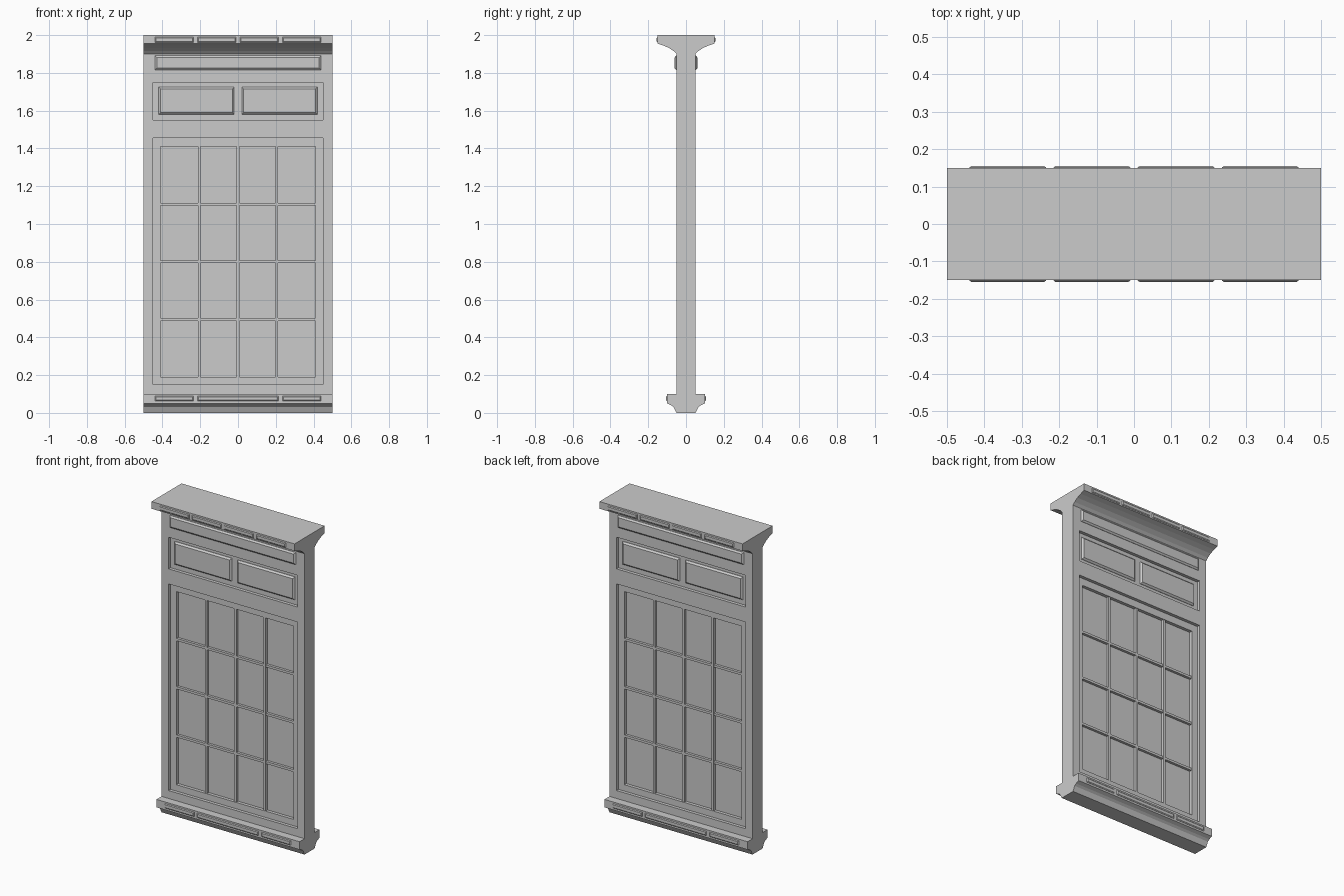
import bpy, bmesh

if "Cube" in bpy.data.objects:
    bpy.data.objects.remove(bpy.data.objects["Cube"])


def make_object(name, bm):
    bmesh.ops.recalc_face_normals(bm, faces=bm.faces)
    mesh = bpy.data.meshes.new(name)
    bm.to_mesh(mesh)
    bm.free()
    obj = bpy.data.objects.new(name, mesh)
    bpy.context.collection.objects.link(obj)
    return obj


def add_prism(bm, x0, x1, z0, z1, y0, y1, inset=0.0):
    # box along y whose outer end (y1) is shrunk by inset
    a = [bm.verts.new((x, y0, z)) for x, z in
         ((x0, z0), (x1, z0), (x1, z1), (x0, z1))]
    i = inset
    b = [bm.verts.new((x, y1, z)) for x, z in
         ((x0 + i, z0 + i), (x1 - i, z0 + i), (x1 - i, z1 - i), (x0 + i, z1 - i))]
    bm.faces.new(a)
    bm.faces.new(b)
    for k in range(4):
        n = (k + 1) % 4
        bm.faces.new((a[k], a[n], b[n], b[k]))


def prisms(name, rects, y0, y1, inset=0.0):
    # same set of prisms on the front and the back
    bm = bmesh.new()
    for r in rects:
        for s in (-1, 1):
            add_prism(bm, *r, s * y0, s * y1, inset)
    return make_object(name, bm)


def raised_plate(name, rects, y_wall, rise, edge, inset):
    # upright edge followed by a chamfered face
    bm = bmesh.new()
    for x0, x1, z0, z1 in rects:
        for s in (-1, 1):
            rings = []
            for y, i in ((y_wall, 0), (y_wall + edge, 0), (y_wall + rise, inset)):
                rings.append([bm.verts.new((x, s * y, z)) for x, z in (
                    (x0 + i, z0 + i), (x1 - i, z0 + i),
                    (x1 - i, z1 - i), (x0 + i, z1 - i))])
            for a, b in zip(rings, rings[1:]):
                for k in range(4):
                    n = (k + 1) % 4
                    bm.faces.new((a[k], a[n], b[n], b[k]))
            bm.faces.new(rings[-1])
    return make_object(name, bm)


def cut(obj, cutter):
    mod = obj.modifiers.new("cut", 'BOOLEAN')
    mod.operation = 'DIFFERENCE'
    mod.solver = 'EXACT'
    mod.object = cutter
    bpy.context.view_layer.objects.active = obj
    bpy.ops.object.modifier_apply(modifier=mod.name)
    bpy.data.objects.remove(cutter)


# Wall with base moulding and cornice: one side profile swept across x
half = [(0.05, 0.0), (0.065, 0.03), (0.078, 0.04), (0.10, 0.05), (0.10, 0.10),
        (0.05, 0.10), (0.05, 1.90), (0.065, 1.915), (0.09, 1.932),
        (0.12, 1.945), (0.15, 1.955), (0.15, 2.0)]
outline = half + [(-y, z) for y, z in reversed(half)]
bm = bmesh.new()
face = bm.faces.new([bm.verts.new((-0.5, y, z)) for y, z in outline])
ext = bmesh.ops.extrude_face_region(bm, geom=[face])
bmesh.ops.translate(bm, vec=(1, 0, 0),
                    verts=[v for v in ext["geom"] if isinstance(v, bmesh.types.BMVert)])
wall = make_object("wall", bm)

# Recesses for window and upper panel, then the deeper glazed opening
cut(wall, prisms("recess_cutter",
                 [(-0.45, 0.45, 0.15, 1.455), (-0.45, 0.45, 1.55, 1.75)], 0.03, 0.08))
cut(wall, prisms("glass_cutter", [(-0.41, 0.41, 0.19, 1.41)], 0.01, 0.08))

# Window bars
w = 0.0075
prisms("vertical_bars", [(x - w, x + w, 0.19, 1.41) for x in (-0.205, 0, 0.205)],
       0.01, 0.027)
prisms("horizontal_bars", [(-0.41, 0.41, z - w, z + w) for z in (0.495, 0.80, 1.105)],
       0.01, 0.026)

# Raised decorative plates
raised_plate("upper_panels", [(-0.42, -0.02, 1.58, 1.725), (0.02, 0.42, 1.58, 1.725)],
             0.03, 0.012, 0.002, 0.01)
raised_plate("frieze_strip", [(-0.44, 0.44, 1.815, 1.892)], 0.05, 0.01, 0.002, 0.01)
outer = [(-0.44, -0.235), (0.235, 0.44)]
inner = [(-0.215, -0.01), (0.01, 0.215)]
raised_plate("cornice_plates", [(a, b, 1.962, 1.99) for a, b in outer + inner],
             0.15, 0.005, 0.001, 0.005)
raised_plate("base_plates", [(a, b, 0.062, 0.09) for a, b in outer + [(-0.215, 0.215)]],
             0.10, 0.005, 0.001, 0.005)
